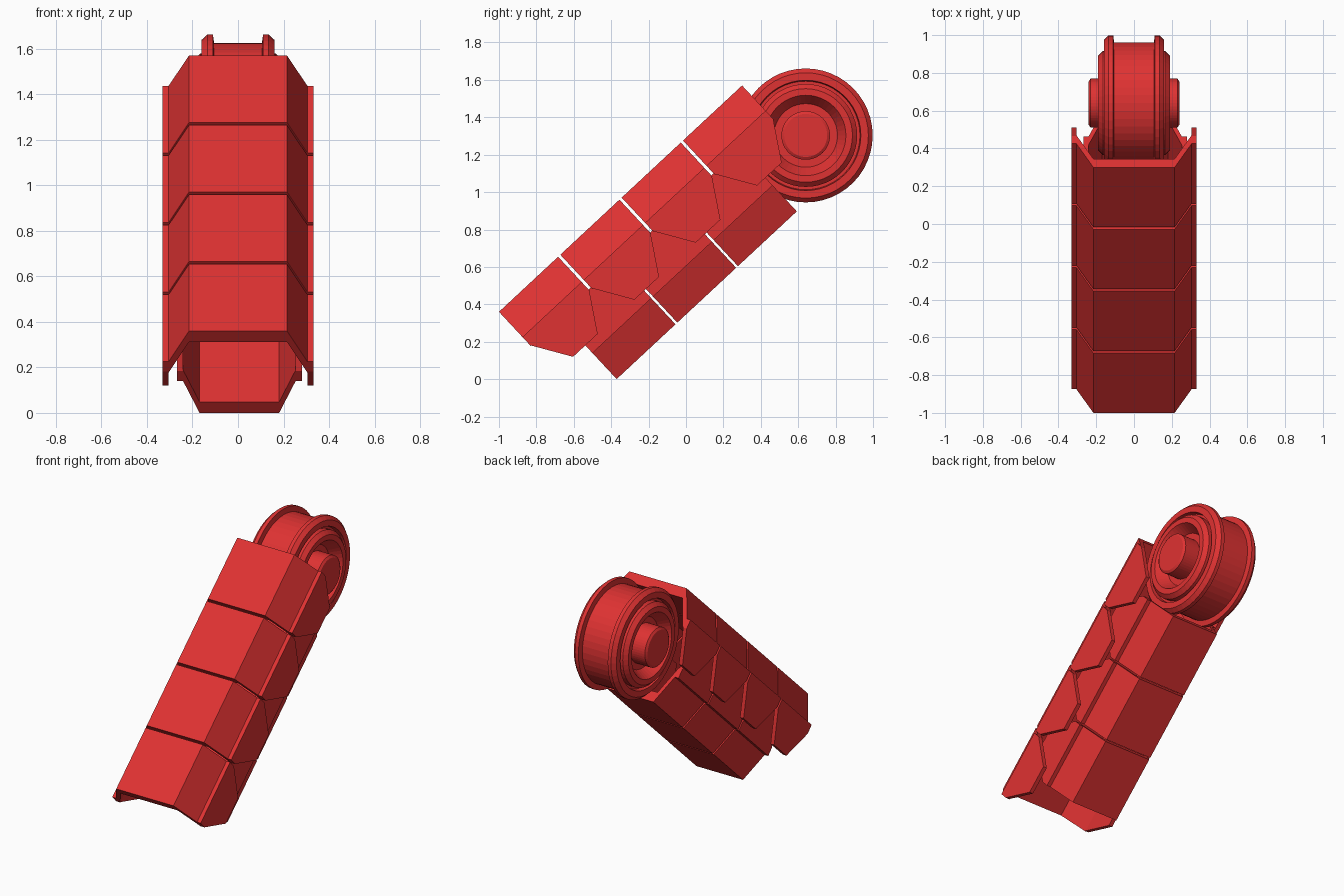
import bpy, bmesh, math
from mathutils import Matrix, Vector

if "Cube" in bpy.data.objects:
    bpy.data.objects.remove(bpy.data.objects["Cube"])

red = bpy.data.materials.new("red")
red.diffuse_color = (0.74, 0.032, 0.032, 1)
red.use_nodes = True
red.node_tree.nodes["Principled BSDF"].inputs["Base Color"].default_value = red.diffuse_color

# Arm frame: local x across, local y along the arm, local z outward
ANGLE = math.radians(42.95)
ARM = Matrix.Translation((0, -1, 0.36)) @ Matrix.Rotation(ANGLE, 4, 'X')
LENGTH, PITCH = 0.432, 0.448


def finish(bm, name, matrix=None):
    bmesh.ops.recalc_face_normals(bm, faces=bm.faces)
    me = bpy.data.meshes.new(name)
    bm.to_mesh(me)
    bm.free()
    me.materials.append(red)
    ob = bpy.data.objects.new(name, me)
    if matrix:
        ob.matrix_world = matrix
    bpy.context.collection.objects.link(ob)
    return ob


def prism(bm, points, offset):
    """Extrude a closed outline by an offset vector."""
    face = bm.faces.new([bm.verts.new(p) for p in points])
    ext = bmesh.ops.extrude_face_region(bm, geom=[face], use_keep_orig=True)
    verts = [g for g in ext["geom"] if isinstance(g, bmesh.types.BMVert)]
    bmesh.ops.translate(bm, verts=verts, vec=Vector(offset))


def segment(name, start, length, base, sign, flat, side, drop, cx=0.0):
    """Folded armour plate with a hexagonal cheek on both sides."""
    bm = bmesh.new()
    thick = 0.066
    half = [(flat, 0), (side, drop), (side, drop + thick), (flat, thick)]
    ring = [half[0], half[1], half[2], half[3],
            (-flat, thick), (-side, drop + thick), (-side, drop), (-flat, 0)]
    prism(bm, [(cx + x, start, base - sign * t) for x, t in ring], (0, length, 0))
    cheek = [(0, drop), (0, drop + 0.06), (0.126, drop + 0.262),
             (length - 0.126, drop + 0.262), (length, drop + 0.06), (length, drop)]
    for s in (-1, 1):
        prism(bm, [(cx + s * side, start + a, base - sign * t) for a, t in cheek],
              (s * 0.027, 0, 0))
    finish(bm, name, ARM)


# Four upper plates and three narrower lower plates facing the other way
for i in range(4):
    segment(f"upper_plate_{i + 1}", i * PITCH, LENGTH, 0, 1, 0.215, 0.305, 0.184)
for i in range(3):
    segment(f"lower_plate_{i + 1}", 0.2155 + i * 0.443, 0.43, -0.692, -1,
            0.175, 0.247, 0.19, 0.006)

# Wheel: half profile (x, radius) mirrored, then spun about the x axis
half = [(0.105, 0.322), (0.11, 0.358), (0.135, 0.358), (0.16, 0.335), (0.16, 0.295),
        (0.13, 0.29), (0.13, 0.275), (0.165, 0.275), (0.19, 0.25), (0.19, 0.215),
        (0.12, 0.17), (0.12, 0.13), (0.23, 0.13), (0.24, 0.115), (0.24, 0)]
profile = [(-x, r) for x, r in reversed(half)] + half
bm = bmesh.new()
verts = [bm.verts.new((x, 0, r)) for x, r in profile]
edges = [bm.edges.new(p) for p in zip(verts, verts[1:])]
bmesh.ops.spin(bm, geom=verts + edges, cent=(0, 0, 0), axis=(1, 0, 0),
               angle=math.tau, steps=48, use_merge=True)
bmesh.ops.remove_doubles(bm, verts=bm.verts, dist=0.0005)
finish(bm, "wheel", Matrix.Translation((0, 0.64, 1.303)))
